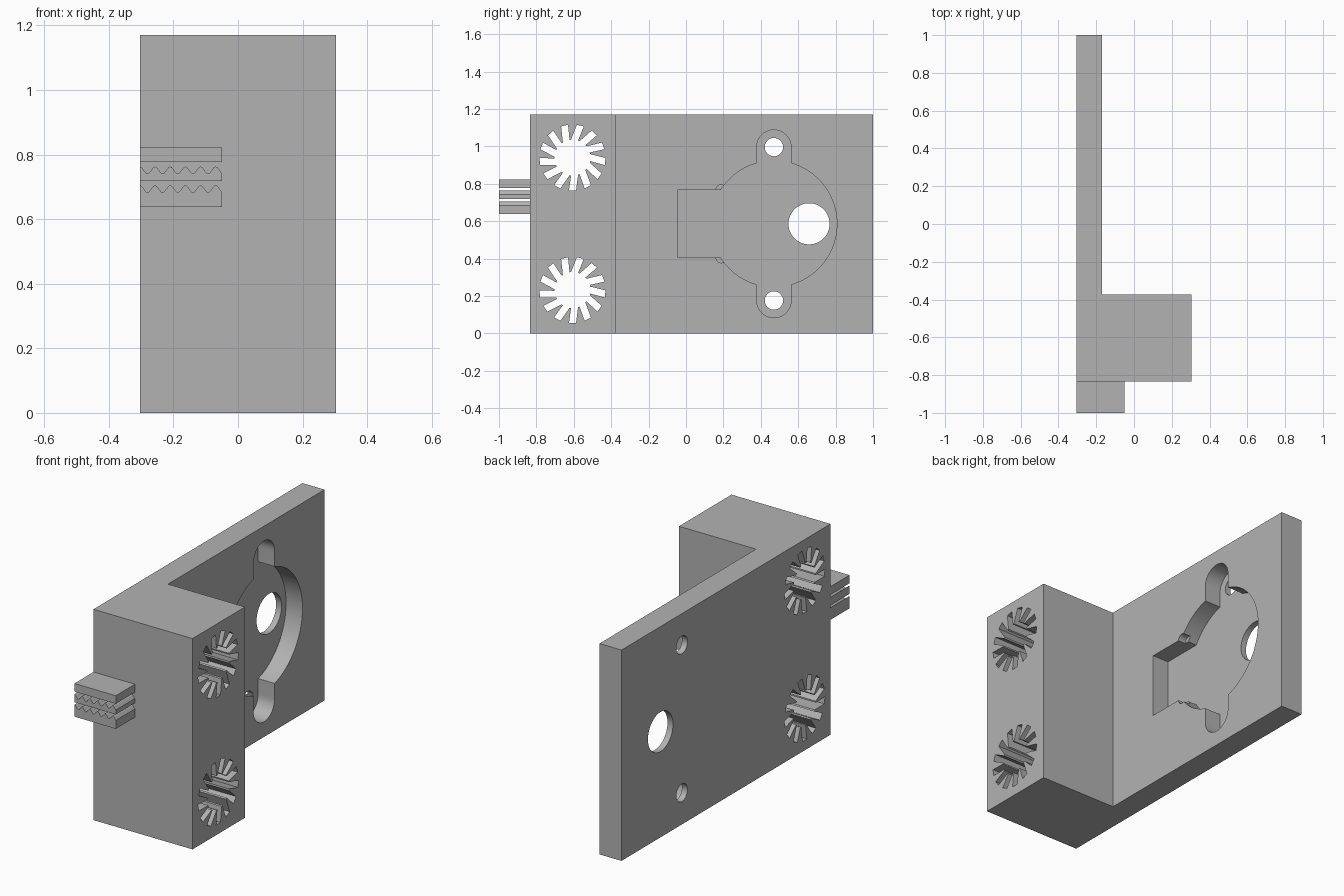
import bpy, bmesh, math
from math import sin, cos, pi, asin

if "Cube" in bpy.data.objects:
    bpy.data.objects.remove(bpy.data.objects["Cube"])

grey = bpy.data.materials.new("plain grey")
grey.diffuse_color = (0.45, 0.45, 0.45, 1)
grey.use_nodes = True
grey.node_tree.nodes["Principled BSDF"].inputs["Base Color"].default_value = grey.diffuse_color

X0, X1, PLATE = -0.304, 0.304, -0.169    # back face, block face, plate face
YF, YB, H = -0.833, -0.373, 1.17         # block front, block back, height


def prism(name, pts, axis, a, b):
    """Extrude a 2D outline along one axis from a to b."""
    place = {"x": lambda u, v, t: (t, u, v),
             "y": lambda u, v, t: (u, t, v),
             "z": lambda u, v, t: (u, v, t)}[axis]
    bm = bmesh.new()
    lo = [bm.verts.new(place(u, v, a)) for u, v in pts]
    hi = [bm.verts.new(place(u, v, b)) for u, v in pts]
    n = len(pts)
    bm.faces.new(lo)
    bm.faces.new(hi[::-1])
    for i in range(n):
        j = (i + 1) % n
        bm.faces.new((lo[j], lo[i], hi[i], hi[j]))
    bmesh.ops.recalc_face_normals(bm, faces=bm.faces)
    me = bpy.data.meshes.new(name)
    bm.to_mesh(me)
    bm.free()
    ob = bpy.data.objects.new(name, me)
    bpy.context.collection.objects.link(ob)
    me.materials.append(grey)
    return ob


def arc(cu, cv, r, a0, a1, n):
    return [(cu + r * cos(a0 + (a1 - a0) * i / n), cv + r * sin(a0 + (a1 - a0) * i / n))
            for i in range(n + 1)]


def circle(cu, cv, r, n=48):
    return arc(cu, cv, r, 0, 2 * pi, n)[:-1]


def cut(target, cutter):
    cutter.hide_render = True
    m = target.modifiers.new("cut", "BOOLEAN")
    m.operation, m.solver, m.object = "DIFFERENCE", "EXACT", cutter
    bpy.context.view_layer.objects.active = target
    bpy.ops.object.modifier_apply(modifier=m.name)
    bpy.data.objects.remove(cutter)


# Carriage body: tall block with a thin plate behind it
body = prism("carriage_body", [(X0, YF), (X1, YF), (X1, YB), (PLATE, YB), (PLATE, 1), (X0, 1)],
             "z", 0, H)

# Motor recess: circle with two ear lobes and a square tail
CY, CZ, R, EAR, W, TAIL = 0.47, 0.586, 0.337, 0.41, 0.092, 0.18
d, b = asin(W / R), asin(TAIL / R)
outline = (arc(0, 0, R, -pi / 2 + d, pi / 2 - d, 40)
           + arc(0, EAR, W, 0, pi, 20)
           + arc(0, 0, R, pi / 2 + d, pi - b, 16)
           + [(-0.515, TAIL), (-0.515, -TAIL)]
           + arc(0, 0, R, pi + b, 1.5 * pi - d, 16)
           + arc(0, -EAR, W, pi, 2 * pi, 20))
cut(body, prism("recess_cutter", [(CY + u, CZ + v) for u, v in outline], "x", -0.27, 0))

# Small relief notches where the tail meets the circle
for s in (1, -1):
    cut(body, prism("notch_cutter", circle(CY - 0.281, CZ + s * TAIL, 0.029, 16), "x", -0.215, 0.01))

# Shaft hole and two screw holes
for y, z, r in ((0.658, CZ, 0.11), (CY, CZ + EAR, 0.049), (CY, CZ - EAR, 0.049)):
    cut(body, prism("hole_cutter", circle(y, z, r), "x", -0.4, 0.02))


# Toothed bearing bores: ring of slanted slots around a central hole
def bore(cy, cz, n=13, ri=0.096, ro=0.177, w=0.019, lean=0.12):
    pts = []
    for i in range(n):
        a = 2 * pi * i / n
        for r, ang in ((ri, a - w / ri), (ro, a - lean - w / ro),
                       (ro, a - lean + w / ro), (ri, a + w / ri)):
            pts.append((cy + r * cos(ang), cz + r * sin(ang)))
    return pts


for z in (0.94, 0.232):
    cut(body, prism("bore_cutter", bore(-0.607, z), "x", -0.5, 0.5))

# Belt clamp: one flat jaw and two jaws with wavy tops
XE = -0.05
prism("belt_clamp_top", [(X0, 0.777), (XE, 0.777), (XE, 0.822), (X0, 0.822)], "y", -1, YF)
for name, z0, z1 in (("belt_clamp_middle", 0.718, 0.752), ("belt_clamp_bottom", 0.638, 0.694)):
    n = 54
    wave = []
    for i in range(n + 1):
        t = (XE - X0) * (1 - i / n)
        wave.append((X0 + t, z1 + 0.011 * cos(2 * pi * t / 0.047)))
    prism(name, [(X0, z0), (XE, z0)] + wave, "y", -1, YF)

# Smooth curved walls, keep edges sharp
bpy.ops.object.select_all(action="DESELECT")
for ob in bpy.context.scene.objects:
    ob.select_set(True)
bpy.context.view_layer.objects.active = body
bpy.ops.object.shade_smooth_by_angle(angle=math.radians(30))
